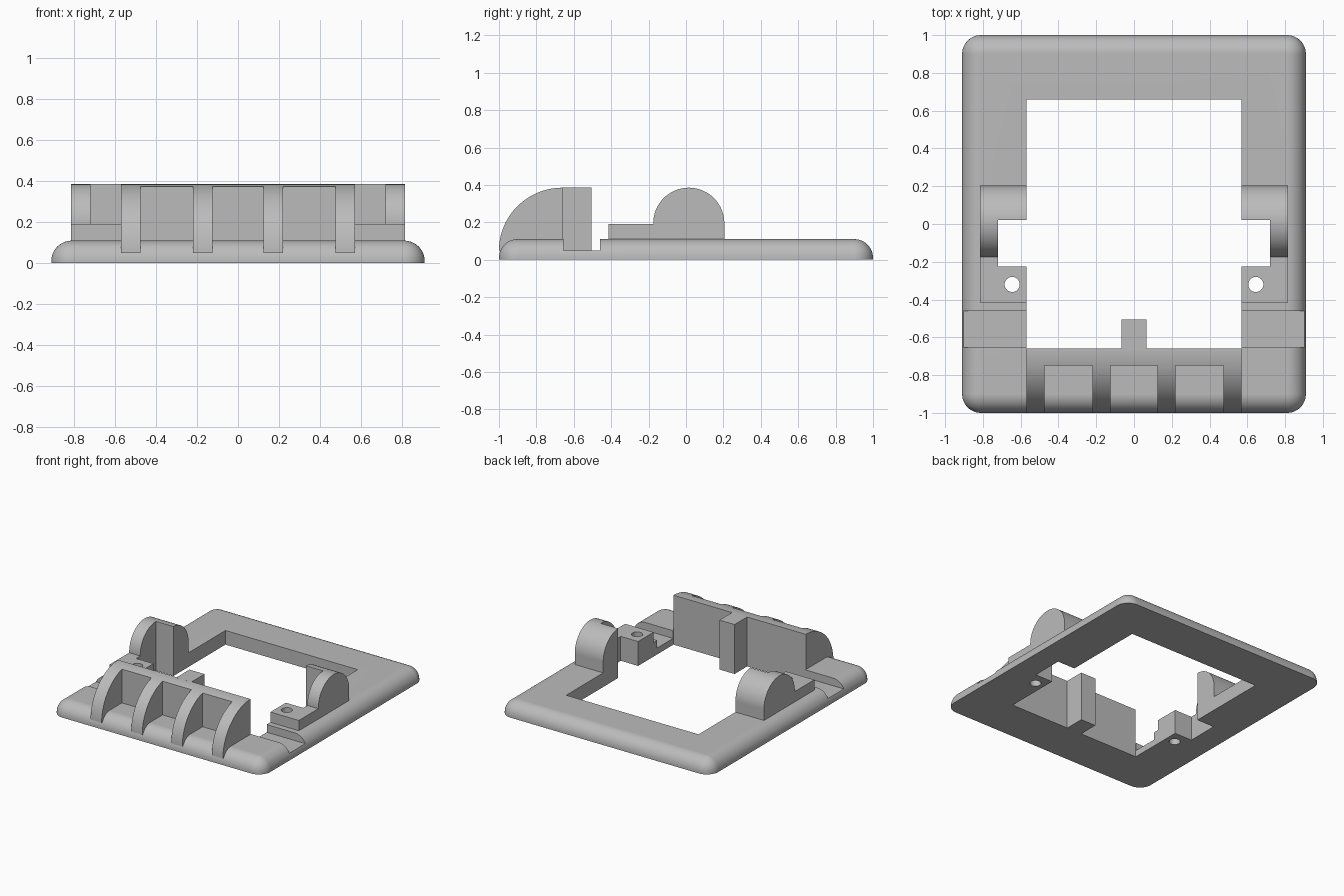
import bpy, bmesh, math
from mathutils import Vector

if "Cube" in bpy.data.objects:
    bpy.data.objects.remove(bpy.data.objects["Cube"], do_unlink=True)

grey = bpy.data.materials.new("plain grey")
grey.use_nodes = True
COLOUR = (0.5, 0.5, 0.5, 1)
grey.diffuse_color = COLOUR
grey.node_tree.nodes["Principled BSDF"].inputs["Base Color"].default_value = COLOUR


def make(name, bm):
    bmesh.ops.recalc_face_normals(bm, faces=bm.faces)
    mesh = bpy.data.meshes.new(name)
    bm.to_mesh(mesh)
    bm.free()
    mesh.materials.append(grey)
    ob = bpy.data.objects.new(name, mesh)
    bpy.context.collection.objects.link(ob)
    return ob


def box_bm(lo, hi):
    bm = bmesh.new()
    bmesh.ops.create_cube(bm, size=1)
    lo, hi = Vector(lo), Vector(hi)
    for v in bm.verts:
        v.co = (lo + hi) / 2 + v.co * (hi - lo)
    return bm


def box(name, lo, hi):
    return make(name, box_bm(lo, hi))


def extrude_x(name, profile, x0, x1):
    """Solid with a (y, z) profile running from x0 to x1."""
    bm = bmesh.new()
    face = bm.faces.new([bm.verts.new((x0, y, z)) for y, z in profile])
    out = bmesh.ops.extrude_face_region(bm, geom=[face])["geom"]
    moved = [g for g in out if isinstance(g, bmesh.types.BMVert)]
    bmesh.ops.translate(bm, verts=moved, vec=(x1 - x0, 0, 0))
    return make(name, bm)


def arc(cy, cz, ry, rz, start, end, steps):
    angles = [math.radians(start + (end - start) * i / steps) for i in range(steps + 1)]
    return [(cy + ry * math.cos(a), cz + rz * math.sin(a)) for a in angles]


def activate(ob):
    bpy.ops.object.select_all(action="DESELECT")
    ob.select_set(True)
    bpy.context.view_layer.objects.active = ob


def cut(ob, cutters):
    activate(ob)
    for c in cutters:
        mod = ob.modifiers.new("cut", "BOOLEAN")
        mod.operation, mod.solver, mod.object = "DIFFERENCE", "EXACT", c
        bpy.ops.object.modifier_apply(modifier=mod.name)


def smooth(ob):
    activate(ob)
    bpy.ops.object.shade_smooth_by_angle(angle=math.radians(30))
    mod = ob.modifiers.new("even_normals", "WEIGHTED_NORMAL")
    mod.keep_sharp = True


# Cutters
opening = box("opening_cutter", (-0.57, -0.66, -1), (0.57, 0.66, 1))
pocket = box("pocket_cutter", (-0.72, -0.225, -1), (0.72, 0.02, 1))
grooves, holes = [], []
for s in (-1, 1):
    x0, x1 = sorted((s * 0.55, s * 1.1))
    grooves.append(box("groove_cutter", (x0, -0.655, 0.05), (x1, -0.46, 1)))
    bm = bmesh.new()
    bmesh.ops.create_cone(bm, cap_ends=True, segments=32, radius1=0.04, radius2=0.04, depth=2)
    bmesh.ops.translate(bm, verts=bm.verts, vec=(s * 0.645, -0.32, 0))
    holes.append(make("hole_cutter", bm))

# Rounded base frame
bm = box_bm((-0.91, -1, 0), (0.91, 1, 0.11))
edges = [e for e in bm.edges if max(v.co.z for v in e.verts) > 0.05]
bmesh.ops.bevel(bm, geom=edges, offset=0.1, offset_type="OFFSET", segments=12,
                profile=0.5, affect="EDGES", clamp_overlap=False)
frame = make("base_frame", bm)
cut(frame, [opening, pocket] + grooves + holes)
smooth(frame)

# Curved front wall with three recesses leaving four ribs
profile = arc(-0.66, 0.05, 0.34, 0.335, 90, 180, 32) + [(-0.66, 0.05)]
wall = extrude_x("ribbed_front_wall", profile, -0.57, 0.57)
recesses = [box("recess_cutter", (x - w, -1.2, -0.1), (x + w, -0.75, 1))
            for x, w in ((-0.3475, 0.1275), (0, 0.125), (0.3475, 0.1275))]
cut(wall, recesses)
smooth(wall)

# Upright tab behind the wall
box("centre_tab", (-0.065, -0.67, 0), (0.065, -0.505, 0.385))

# Rounded side supports with a screw block in front
profile = ([(-0.415, 0.09), (-0.415, 0.19), (-0.175, 0.19)]
           + arc(0.015, 0.195, 0.19, 0.19, 180, 0, 48) + [(0.205, 0.09)])
for side, s in (("left", 1), ("right", -1)):
    x0, x1 = sorted((s * 0.57, s * 0.815))
    support = extrude_x(side + "_support", profile, x0, x1)
    cut(support, [pocket] + holes)
    smooth(support)

for c in [opening, pocket] + grooves + holes + recesses:
    bpy.data.objects.remove(c, do_unlink=True)
